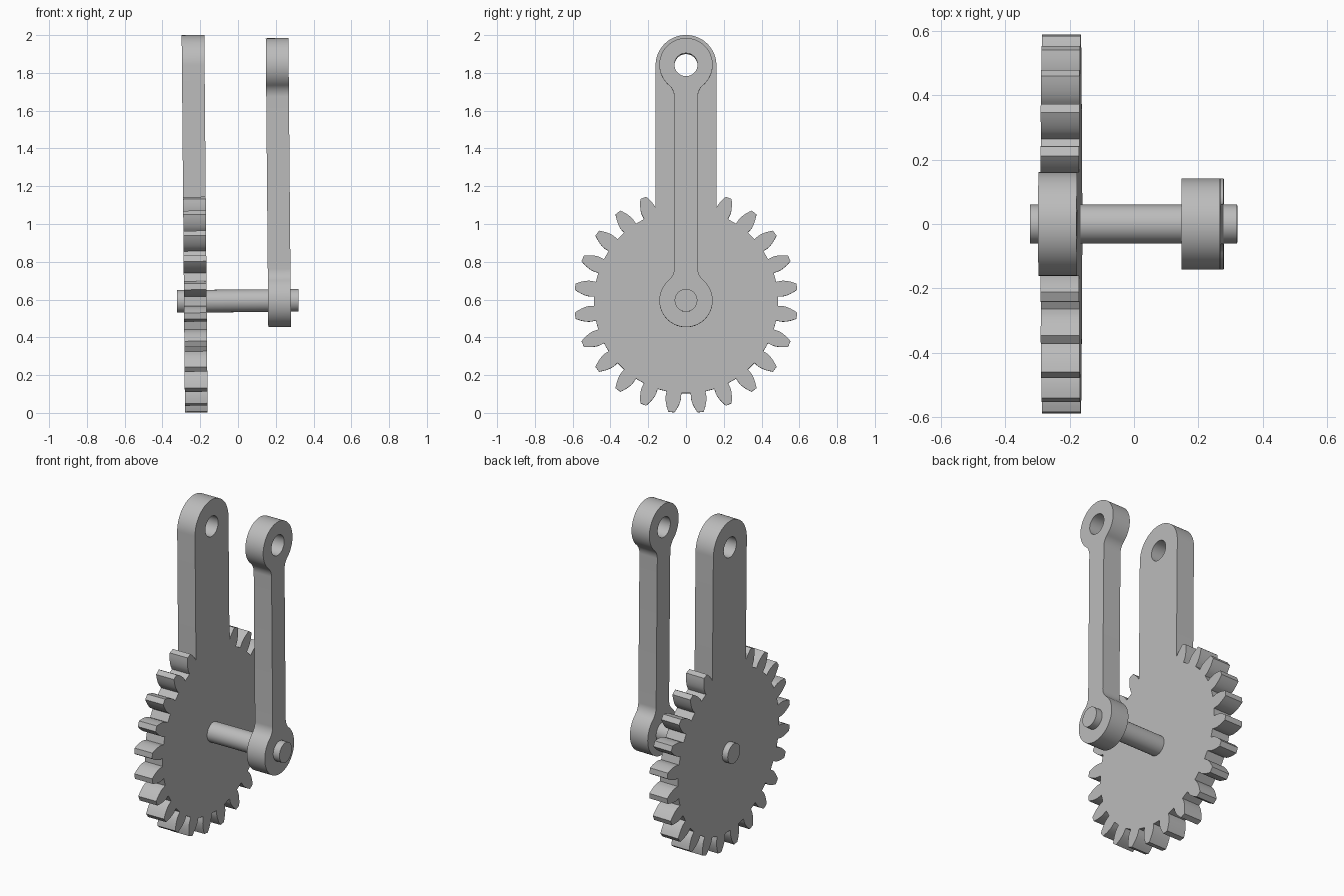
import bpy, bmesh
from math import sin, cos, tan, acos, asin, pi, hypot, radians
from mathutils import Matrix

cube = bpy.data.objects.get("Cube")
if cube:
    bpy.data.objects.remove(cube)

grey = bpy.data.materials.new("plain grey")
grey.use_nodes = True
COLOUR = (0.5, 0.5, 0.5, 1)
grey.diffuse_color = COLOUR
grey.node_tree.nodes["Principled BSDF"].inputs["Base Color"].default_value = COLOUR

# The whole assembly leans very slightly about the shaft centre
LEAN = Matrix.Translation((0, 0, 0.593)) @ Matrix.Rotation(radians(-0.5), 4, 'Y')
# Profile plane (u, v) becomes (y, z); thickness runs along x
AXES = Matrix(((0, 0, 1, 0), (1, 0, 0, 0), (0, 1, 0, 0), (0, 0, 0, 1)))


def arc(cu, cv, r, a0, a1, n):
    return [(cu + r * cos(a0 + (a1 - a0) * i / n), cv + r * sin(a0 + (a1 - a0) * i / n))
            for i in range(n + 1)]


def circle(cv, r, n=48):
    return arc(0, cv, r, 0, 2 * pi, n)[:-1]


def slab(name, loops, x, thickness):
    """Extrude an outline (with any holes) along x."""
    curve = bpy.data.curves.new(name, 'CURVE')
    curve.dimensions, curve.fill_mode = '2D', 'BOTH'
    curve.extrude = thickness / 2
    for pts in loops:
        s = curve.splines.new('POLY')
        s.points.add(len(pts) - 1)
        for p, (u, v) in zip(s.points, pts):
            p.co = (u, v, 0, 1)
        s.use_cyclic_u = True
    ob = bpy.data.objects.new(name, curve)
    bpy.context.collection.objects.link(ob)
    bpy.ops.object.select_all(action='DESELECT')
    ob.select_set(True)
    bpy.context.view_layer.objects.active = ob
    bpy.ops.object.convert(target='MESH')
    ob = bpy.context.object
    bm = bmesh.new()
    bm.from_mesh(ob.data)
    bmesh.ops.remove_doubles(bm, verts=bm.verts, dist=1e-5)
    bmesh.ops.recalc_face_normals(bm, faces=bm.faces)
    bm.to_mesh(ob.data)
    bm.free()
    ob.data.materials.clear()
    ob.data.materials.append(grey)
    ob.matrix_world = LEAN @ Matrix.Translation((x, 0, 0)) @ AXES
    bpy.ops.object.shade_smooth_by_angle(angle=radians(25))
    return ob


# Gear teeth: involute flanks, starting from the top and going clockwise
TEETH, R_TIP, R_ROOT = 24, 0.592, 0.488
R_PITCH = R_TIP * TEETH / (TEETH + 2)
R_BASE = R_PITCH * cos(radians(20))
PITCH = 2 * pi / TEETH


def half_angle(r):
    a = acos(min(1, R_BASE / r))
    a20 = radians(20)
    return PITCH / 4 + (tan(a20) - a20) - (tan(a) - a)


radii = [R_ROOT] + [R_BASE + (R_TIP - R_BASE) * i / 6 for i in range(7)]
gear = []
for k in range(TEETH):
    mid = (k + 0.5) * PITCH
    flank = [(r, half_angle(r)) for r in radii]
    for r, a in [(r, mid - h) for r, h in flank] + [(r, mid + h) for r, h in reversed(flank)]:
        gear.append((r * sin(a), r * cos(a)))

# Upright tab merges into the top of the gear
TAB, REACH, HOLE = 0.161, 1.248, 0.061
keep = [i for i, (u, v) in enumerate(gear) if abs(u) > TAB or v < 0]


def crossing(p, q, u):
    t = (u - p[0]) / (q[0] - p[0])
    return (u, p[1] + t * (q[1] - p[1]))


first, last = keep[0], keep[-1]
outline = [crossing(gear[first - 1], gear[first], TAB)]
outline += [gear[i] for i in keep]
outline += [crossing(gear[last], gear[last + 1], -TAB)]
outline += arc(0, REACH, TAB, pi, 0, 40)
slab("gear_with_tab", [outline, circle(REACH, HOLE)], -0.226, 0.12)

# Link arm: two round eyes blended into a narrow bar
EYE, BAR, FILLET = 0.141, 0.0625, 0.081
drop = ((EYE + FILLET) ** 2 - (BAR + FILLET) ** 2) ** 0.5
blend = asin(drop / (EYE + FILLET))
quarter = arc(0, REACH, EYE, pi / 2, -blend, 28)
quarter += arc(BAR + FILLET, REACH - drop, FILLET, pi - blend, pi, 12)[1:]
half = quarter + [(u, REACH - v) for u, v in reversed(quarter)]
arm = half + [(-u, v) for u, v in reversed(half[1:-1])]
slab("link_arm", [arm, circle(REACH, HOLE)], 0.219, 0.12)

# Shaft joining gear and arm
slab("shaft", [circle(0, 0.06)], -0.001, 0.644)
